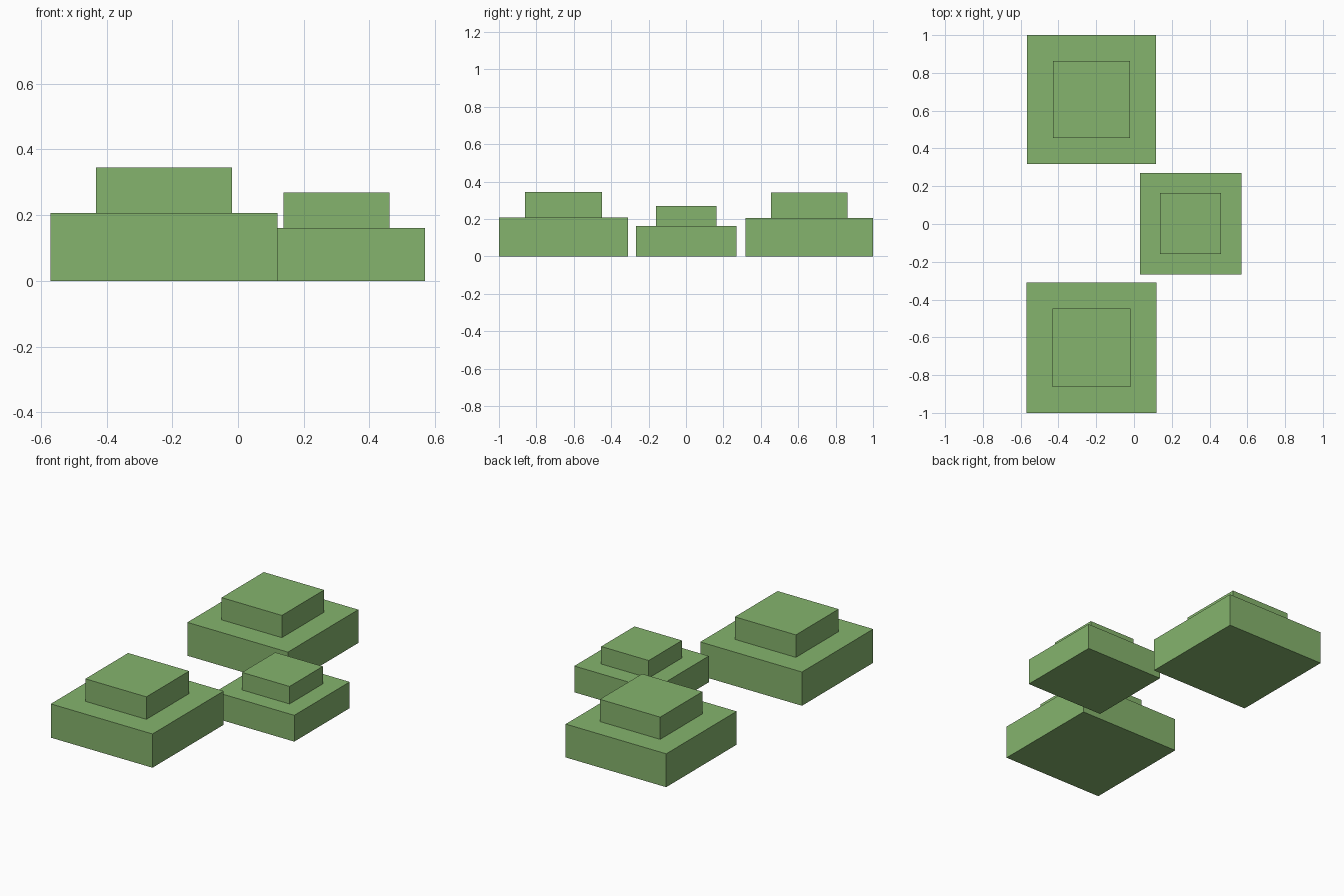
import bpy

cube = bpy.data.objects.get("Cube")
if cube:
    bpy.data.objects.remove(cube, do_unlink=True)

# Leaf green for every part
green = bpy.data.materials.new("leaf_green")
green.use_nodes = True
colour = (0.235, 0.456, 0.153, 1)
green.diffuse_color = colour
green.node_tree.nodes["Principled BSDF"].inputs["Base Color"].default_value = colour


def block(name, x, y, bottom, width, height):
    """Square flat-shaded block standing on the given height."""
    bpy.ops.mesh.primitive_cube_add(size=1, location=(x, y, bottom + height / 2))
    obj = bpy.context.object
    obj.name = name
    obj.scale = (width, width, height)
    bpy.ops.object.transform_apply(location=False, rotation=False, scale=True)
    obj.data.materials.append(green)


def bush(name, x, y, width):
    """Stepped bush: a wide base with a narrower top block."""
    base_height = 0.3 * width
    block(name + "_base", x, y, 0, width, base_height)
    block(name + "_top", x, y, base_height, 0.6 * width, 0.2 * width)


bush("front_bush", -0.225, -0.655, 0.69)
bush("back_bush", -0.225, 0.659, 0.682)
bush("small_bush", 0.3, 0.002, 0.537)
